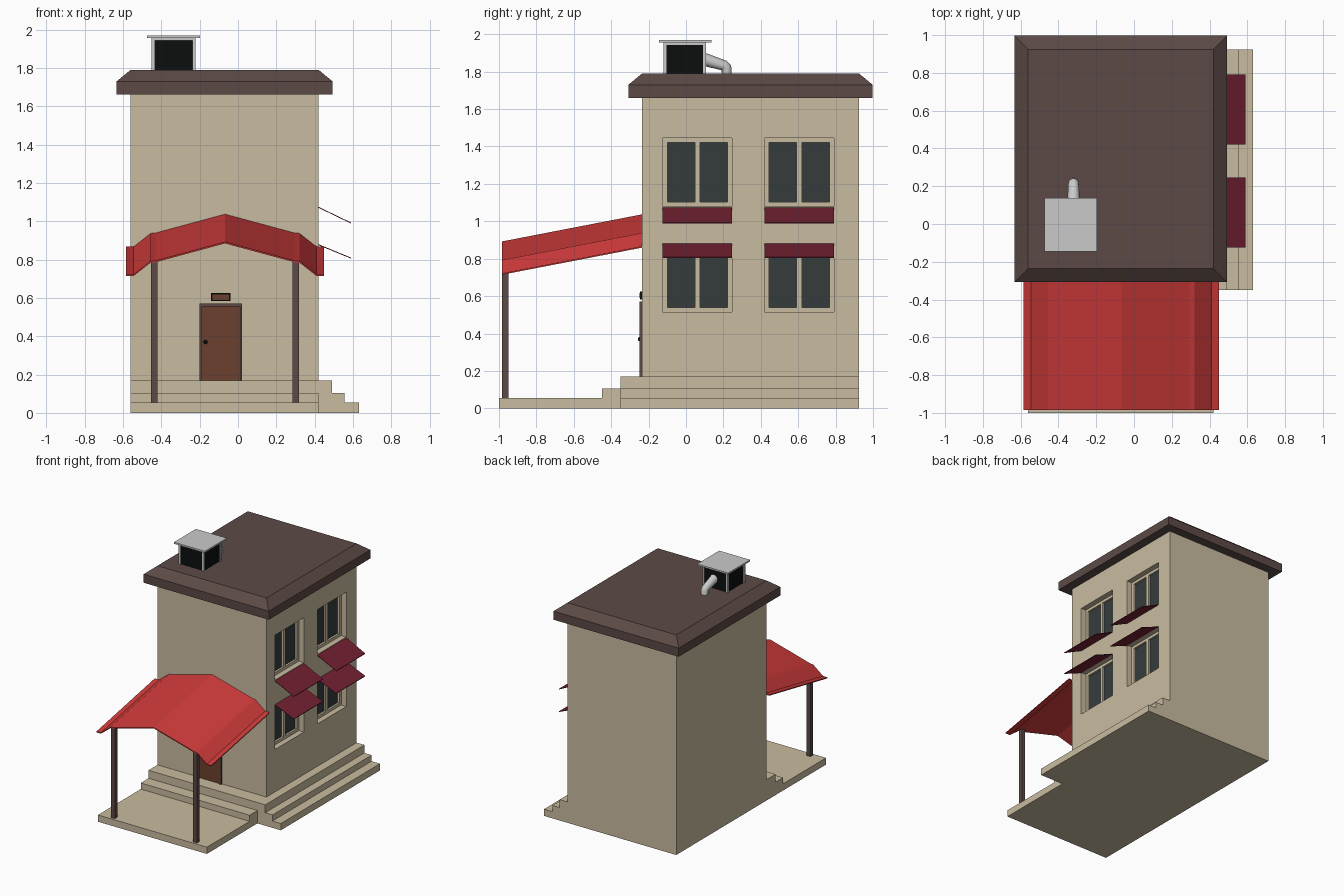
import bpy, bmesh

if "Cube" in bpy.data.objects:
    bpy.data.objects.remove(bpy.data.objects["Cube"], do_unlink=True)


def material(name, rgb):
    """Flat material from 0-255 display values, stored as linear."""
    lin = [((c / 255 + 0.055) / 1.055) ** 2.4 for c in rgb] + [1.0]
    m = bpy.data.materials.new(name)
    m.use_nodes = True
    m.diffuse_color = lin
    m.node_tree.nodes["Principled BSDF"].inputs["Base Color"].default_value = lin
    return m


cream = material("cream_plaster", (201, 188, 160))
brown = material("dark_brown", (92, 74, 70))
red = material("porch_red", (206, 58, 58))
maroon = material("awning_maroon", (114, 32, 50))
glass = material("window_glass", (53, 60, 60))
black = material("black", (12, 14, 14))
grey = material("light_grey_metal", (202, 202, 202))
wood = material("door_wood", (108, 64, 46))


def make(name, bm, mat):
    bmesh.ops.recalc_face_normals(bm, faces=bm.faces)
    me = bpy.data.meshes.new(name)
    bm.to_mesh(me)
    bm.free()
    ob = bpy.data.objects.new(name, me)
    bpy.context.collection.objects.link(ob)
    if mat:
        me.materials.append(mat)
    return ob


def box(name, xs, ys, zs, mat):
    bm = bmesh.new()
    bmesh.ops.create_cube(bm, size=1)
    for v in bm.verts:
        v.co = [r[0] if c < 0 else r[1] for c, r in zip(v.co, (xs, ys, zs))]
    return make(name, bm, mat)


def sheet(name, front, back, thick, mat):
    """Thin sheet lofted between two matching point rows, thickened downward."""
    bm = bmesh.new()
    rows = []
    for dz in (0, -thick):
        rows.append([[bm.verts.new((x, y, z + dz)) for x, y, z in r] for r in (front, back)])
    (tf, tb), (bf, bb) = rows
    n = len(front)
    for i in range(n - 1):
        j = i + 1
        for quad in ((tf[i], tf[j], tb[j], tb[i]), (bf[i], bf[j], bb[j], bb[i]),
                     (tf[i], tf[j], bf[j], bf[i]), (tb[i], tb[j], bb[j], bb[i])):
            bm.faces.new(quad)
    for i in (0, n - 1):
        bm.faces.new((tf[i], tb[i], bb[i], bf[i]))
    return make(name, bm, mat)


# House walls
X0, X1, Y0, Y1 = -0.56, 0.42, -0.235, 0.925
walls = box("walls", (X0, X1), (Y0, Y1), (0.17, 1.66), cream)

# Stepped base: side steps wrap the house, front steps lead to the porch slab
FRONT = -0.35
for i, (x, lo, hi) in enumerate(((0.63, 0, 0.055), (0.555, 0.055, 0.105), (0.49, 0.105, 0.17))):
    box(f"base_step_{i + 1}", (X0, x), (FRONT, Y1), (lo, hi), cream)
box("porch_slab", (X0, X1), (-1, FRONT), (0, 0.055), cream)
box("porch_step", (X0, X1), (-0.45, FRONT), (0.055, 0.105), cream)

# Windows on the left side: stepped recesses cut in the wall, glass, sloped awnings
cutters = []
DEPTH = 0.045
for level, z, awning_top, awning_low in (("lower", 0.515, 0.88, 0.81), ("upper", 1.08, 1.075, 0.993)):
    for place, y in (("front", -0.125), ("back", 0.42)):
        tag = f"{level}_{place}"
        cutters.append(box("cutter", (X1 - DEPTH, 0.6), (y, y + 0.372), (z, z + 0.365), None))
        for k, off in enumerate((0.025, 0.2)):
            ys, zs = (y + off, y + off + 0.147), (z + 0.024, z + 0.342)
            cutters.append(box("cutter", (X1 - DEPTH - 0.02, X1 - DEPTH + 0.01), ys, zs, None))
            box(f"window_pane_{tag}_{k + 1}", (X1 - DEPTH - 0.025, X1 - DEPTH - 0.016), ys, zs, glass)
        a, b = y, y + 0.372
        sheet(f"awning_{tag}", [(X1, a, awning_top), (0.59, a, awning_low)],
              [(X1, b, awning_top), (0.59, b, awning_low)], 0.005, maroon)

bpy.context.view_layer.objects.active = walls
for c in cutters:
    c.hide_render = True
    mod = walls.modifiers.new("window_cut", 'BOOLEAN')
    mod.operation = 'DIFFERENCE'
    mod.solver = 'EXACT'
    mod.object = c
    bpy.ops.object.modifier_apply(modifier=mod.name)
    bpy.data.objects.remove(c, do_unlink=True)

# Main roof slab with a bevelled upper rim
bm = bmesh.new()
rings = []
for grow, z in ((0.073, 1.66), (0.073, 1.73), (0, 1.79)):
    rings.append([bm.verts.new((x, y, z)) for x, y in (
        (X0 - grow, Y0 - grow), (X1 + grow, Y0 - grow), (X1 + grow, Y1 + grow), (X0 - grow, Y1 + grow))])
for lo, hi in zip(rings, rings[1:]):
    for i in range(4):
        j = (i + 1) % 4
        bm.faces.new((lo[i], lo[j], hi[j], hi[i]))
bm.faces.new(rings[0])
bm.faces.new(rings[-1])
make("main_roof", bm, brown)

# Porch roof: mirrored gable profile falling towards the front
MID = -0.0675
half = [(0.517, 0), (0.477, 0), (0.388, 0.07), (0.362, 0.072)]
profile = [(-x, z) for x, z in half] + [(0, 0.17)] + [(x, z) for x, z in reversed(half)]
sheet("porch_roof", [(MID + x, -0.985, 0.722 + z) for x, z in profile],
      [(MID + x, Y0, 0.867 + z) for x, z in profile], 0.008, red)

# Porch posts
for side, s in (("left", 1), ("right", -1)):
    xs = sorted((MID + s * 0.353, MID + s * 0.387))
    box(f"porch_post_{side}", xs, (-0.983, -0.95), (0.055, 0.79), brown)

# Front door, frame, knob and plaque
box("door_panel", (-0.19, 0.012), (Y0 - 0.006, Y0 + 0.01), (0.17, 0.557), wood)
for name, xs, zs in (("right", (-0.2, -0.188), (0.17, 0.57)),
                     ("left", (0.01, 0.022), (0.17, 0.57)),
                     ("top", (-0.188, 0.01), (0.555, 0.57))):
    box(f"door_frame_{name}", xs, (Y0 - 0.014, Y0 + 0.01), zs, brown)
bm = bmesh.new()
bmesh.ops.create_uvsphere(bm, u_segments=12, v_segments=8, radius=0.011)
bmesh.ops.translate(bm, verts=bm.verts, vec=(-0.17, Y0 - 0.012, 0.37))
make("door_knob", bm, black)
box("plaque_backing", (-0.142, -0.038), (Y0 - 0.01, Y0), (0.583, 0.625), black)
box("plaque_face", (-0.134, -0.046), (Y0 - 0.013, Y0 - 0.009), (0.59, 0.617), wood)

# Roof vent: dark core, corner posts, top rim and lid
vx, vy = (-0.45, -0.222), (-0.12, 0.107)
W = 0.016
box("vent_core", (vx[0] + 0.008, vx[1] - 0.008), (vy[0] + 0.008, vy[1] - 0.008), (1.79, 1.95), black)
for i, x in enumerate((vx[0], vx[1] - W)):
    for j, y in enumerate((vy[0], vy[1] - W)):
        box(f"vent_post_{i}{j}", (x, x + W), (y, y + W), (1.79, 1.945), grey)
box("vent_rim", vx, vy, (1.942, 1.958), grey)
box("vent_lid", (-0.475, -0.197), (-0.145, 0.137), (1.957, 1.97), grey)

# Vent pipe with an elbow down into the roof
curve = bpy.data.curves.new("vent_pipe", 'CURVE')
curve.dimensions = '3D'
curve.bevel_depth = 0.035
curve.bevel_resolution = 4
curve.use_fill_caps = True
path = ((0.09, 1.868, 1), (0.205, 1.832, 0.82), (0.216, 1.822, 0.8), (0.218, 1.785, 0.76))
spline = curve.splines.new('POLY')
spline.points.add(len(path) - 1)
for p, (y, z, r) in zip(spline.points, path):
    p.co = (-0.32, y, z, 1)
    p.radius = r
curve.materials.append(grey)
pipe = bpy.data.objects.new("vent_pipe", curve)
bpy.context.collection.objects.link(pipe)
